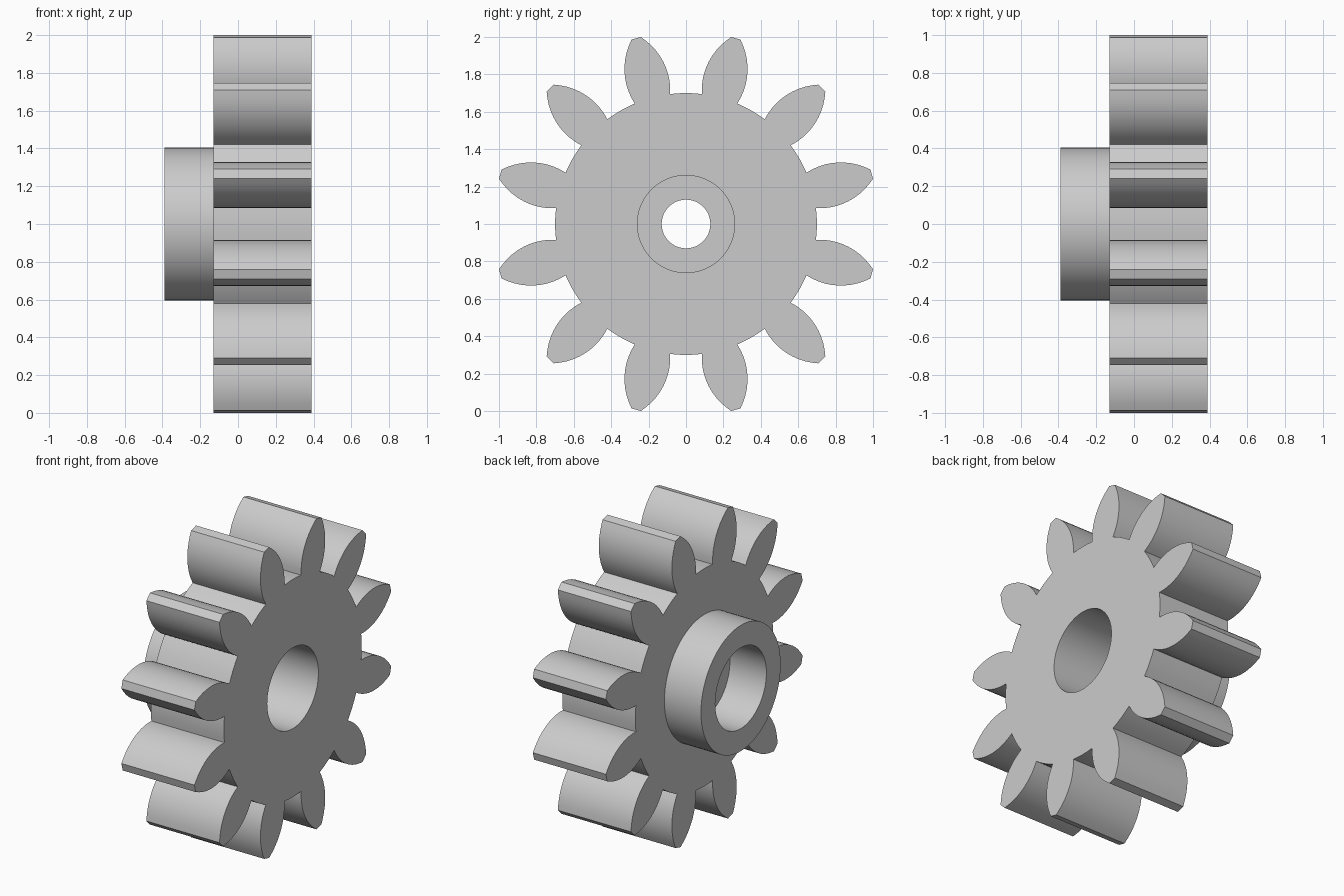
import bpy
import bmesh
from math import sin, cos, pi, atan2, radians
from mathutils import Matrix, Vector

cube = bpy.data.objects.get("Cube")
if cube:
    bpy.data.objects.remove(cube, do_unlink=True)

TEETH = 12
BORE = 0.26

metal = bpy.data.materials.new("light_grey")
metal.use_nodes = True
grey = (0.6, 0.6, 0.6, 1)
metal.diffuse_color = grey
metal.node_tree.nodes["Principled BSDF"].inputs["Base Color"].default_value = grey


def circle(radius, steps=64):
    return [Vector((radius * cos(2 * pi * i / steps), radius * sin(2 * pi * i / steps)))
            for i in range(steps)]


def tooth_flank(steps=10):
    """One convex flank as an arc, from root to tip, tooth pointing along +u."""
    root, tip = Vector((0.693, 0.0985)), Vector((1.028, 0.026))
    centre, radius = Vector((0.798, -0.223)), 0.338
    a = atan2(root.y - centre.y, root.x - centre.x)
    b = atan2(tip.y - centre.y, tip.x - centre.x)
    arc = [centre + radius * Vector((cos(a + (b - a) * i / steps), sin(a + (b - a) * i / steps)))
           for i in range(1, steps)]
    return [root] + arc + [tip]


def gear_outline():
    upper = tooth_flank()
    tooth = [Vector((p.x, -p.y)) for p in upper] + upper[::-1]
    points = []
    for i in range(TEETH):
        angle = 2 * pi * (i + 0.5) / TEETH
        points += [Matrix.Rotation(angle, 2) @ p for p in tooth]
        # root land between neighbouring teeth
        for k in (-3.5, 0, 3.5):
            land = 2 * pi * (i + 1) / TEETH + radians(k)
            points.append(Vector((0.7 * cos(land), 0.7 * sin(land))))
    return points


def ring(name, outer, inner, x0, x1):
    """Extrude a holed profile in the y-z plane from x0 to x1."""
    bm = bmesh.new()
    edges = []
    for loop in (outer, inner):
        verts = [bm.verts.new((x0, p.x, p.y + 1)) for p in loop]
        edges += [bm.edges.new((v, verts[(i + 1) % len(verts)])) for i, v in enumerate(verts)]
    bmesh.ops.triangle_fill(bm, edges=edges, use_beauty=True, normal=(1, 0, 0))
    result = bmesh.ops.extrude_face_region(bm, geom=bm.faces[:], use_keep_orig=True)
    moved = [g for g in result["geom"] if isinstance(g, bmesh.types.BMVert)]
    bmesh.ops.translate(bm, verts=moved, vec=(x1 - x0, 0, 0))
    bmesh.ops.recalc_face_normals(bm, faces=bm.faces[:])
    mesh = bpy.data.meshes.new(name)
    bm.to_mesh(mesh)
    bm.free()
    mesh.materials.append(metal)
    obj = bpy.data.objects.new(name, mesh)
    bpy.context.collection.objects.link(obj)
    bpy.ops.object.select_all(action="DESELECT")
    obj.select_set(True)
    bpy.context.view_layer.objects.active = obj
    bpy.ops.object.shade_smooth_by_angle(angle=radians(30))
    return obj


# toothed wheel, side hub, and the narrow collar inside the bore
ring("gear_wheel", gear_outline(), circle(BORE), -0.13, 0.39)
ring("hub", circle(0.405), circle(BORE), -0.39, -0.13)
ring("bore_collar", circle(BORE), circle(0.13), -0.13, 0.0)
